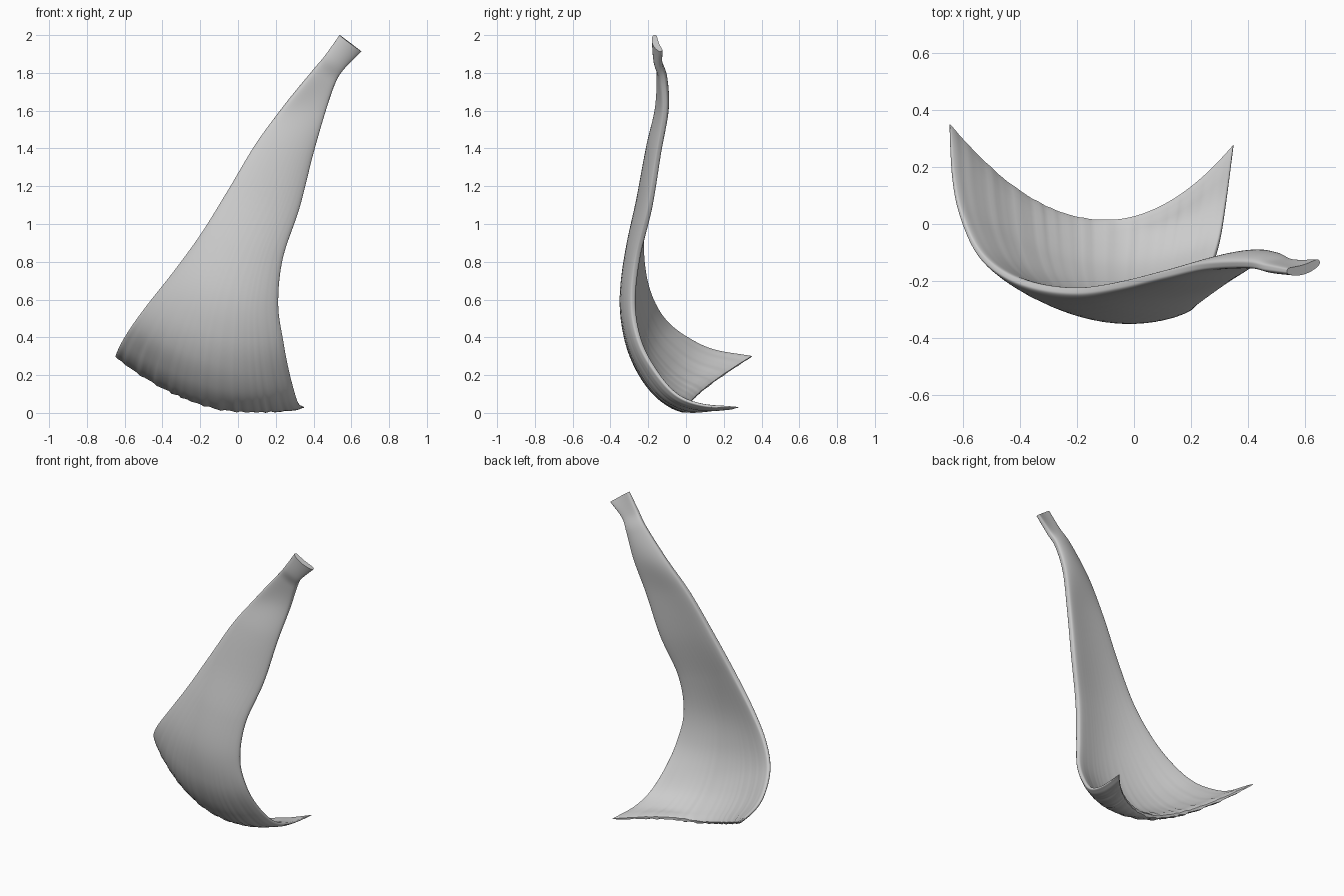
import bpy, bmesh, math
from mathutils import Vector

if "Cube" in bpy.data.objects:
    bpy.data.objects.remove(bpy.data.objects["Cube"])

# Guide sections from the flared rim up to the narrow stem: left edge, middle, right edge, thickness
SECTIONS = [
    ((-.648, .35, .295), (-.14, .013, .028), (.35, .278, .022), .036),
    ((-.636, .16, .325), (-.14, -.08, .078), (.325, .09, .036), .046),
    ((-.608, .03, .38), (-.14, -.165, .155), (.302, -.05, .092), .052),
    ((-.55, -.095, .47), (-.13, -.243, .275), (.268, -.163, .22), .06),
    ((-.46, -.175, .59), (-.11, -.294, .425), (.238, -.245, .375), .065),
    ((-.34, -.22, .74), (-.07, -.314, .62), (.211, -.28, .57), .068),
    ((-.195, -.235, .94), (.015, -.286, .86), (.235, -.258, .81), .068),
    ((-.048, -.215, 1.18), (.142, -.226, 1.13), (.324, -.193, 1.08), .065),
    ((.095, -.18, 1.42), (.255, -.176, 1.40), (.395, -.147, 1.36), .06),
    ((.235, -.15, 1.61), (.36, -.125, 1.61), (.46, -.113, 1.58), .055),
    ((.39, -.142, 1.80), (.46, -.125, 1.77), (.515, -.12, 1.74), .05),
    ((.463, -.153, 1.89), (.517, -.15, 1.855), (.567, -.135, 1.825), .043),
    ((.538, -.165, 1.995), (.597, -.16, 1.95), (.652, -.13, 1.91), .034),
]
ROWS, COLS = 120, 90
LAST = len(SECTIONS) - 1


def spline(values, u):
    """Catmull-Rom through a list of vectors or numbers, u in 0..1."""
    i = min(int(u * LAST), LAST - 1)
    f = u * LAST - i
    b, c = values[i], values[i + 1]
    a = values[i - 1] if i > 0 else b * 2 - c
    d = values[i + 2] if i + 2 <= LAST else c * 2 - b
    return (b * 2 + (c - a) * f + (a * 2 - b * 5 + c * 4 - d) * f**2
            + (b * 3 - a - c * 3 + d) * f**3) * .5


GUIDES = [[Vector(row[k]) for row in SECTIONS] for k in range(3)]
THICK = [row[3] for row in SECTIONS]


def sheet(s, u):
    """Middle surface: a parabola across the three guide lines, kept off the ground."""
    l, m, r = (spline(g, u) for g in GUIDES)
    p = (l * (2 * (s - .5) * (s - 1)) + m * (4 * s * (1 - s))
         + r * (2 * s * (s - .5)))
    lift = p.z - .014
    p.z = .014 + .5 * (lift + math.sqrt(lift * lift + .0001))
    return p


def normal(s, u):
    e = .004
    s, u = min(max(s, e), 1 - e), min(max(u, e), 1 - e)
    across = sheet(s + e, u) - sheet(s - e, u)
    along = sheet(s, u + e) - sheet(s, u - e)
    return across.cross(along).normalized()


def fibres(s, u):
    """Fine lengthwise grooves, strongest at the rim and gone at the stem."""
    fade = .003 * max(0, 1 - u / .4) ** 1.3 + .0006 * max(0, 1 - u / .7)
    return fade * (math.sin(s * 95 + 2 * math.sin(s * 17)) + .6 * math.sin(s * 151 + 4 * u))


# Fibrous sheet with rounded edges
bm = bmesh.new()
rings = []
for j in range(ROWS + 1):
    u = j / ROWS
    half = spline(THICK, u) / 2
    half *= min(1, .45 + .55 * math.sqrt(j / 4))  # rounded rim
    ring = []
    for i in range(2 * COLS):
        a = math.pi * i / COLS
        s = .5 - .5 * math.cos(a)
        side = math.copysign(1, math.sin(a))
        bulge = side * half * abs(math.sin(a)) ** .55
        groove = fibres(s, u) * abs(math.sin(a)) * (1 if side > 0 else -.5)
        p = sheet(s, u) + normal(s, u) * (bulge + groove)
        ring.append(bm.verts.new(p))
    rings.append(ring)
for low, high in zip(rings, rings[1:]):
    for i in range(2 * COLS):
        k = (i + 1) % (2 * COLS)
        bm.faces.new((low[i], low[k], high[k], high[i]))

# Close the rim and the stem end by bridging front to back
for ring in (rings[0], rings[-1]):
    for i in range(COLS):
        quad = [ring[i], ring[i + 1], ring[-i - 1], ring[-i]]
        bm.faces.new(list(dict.fromkeys(quad)))
bmesh.ops.recalc_face_normals(bm, faces=bm.faces)

# Stand on the ground
lowest = min(v.co.z for v in bm.verts)
bmesh.ops.translate(bm, verts=bm.verts, vec=(0, 0, -lowest))

mesh = bpy.data.meshes.new("fan_muscle")
bm.to_mesh(mesh)
bm.free()
muscle = bpy.data.objects.new("fan_muscle", mesh)
bpy.context.collection.objects.link(muscle)
bpy.context.view_layer.objects.active = muscle
muscle.select_set(True)
bpy.ops.object.shade_smooth_by_angle(angle=math.radians(50))
